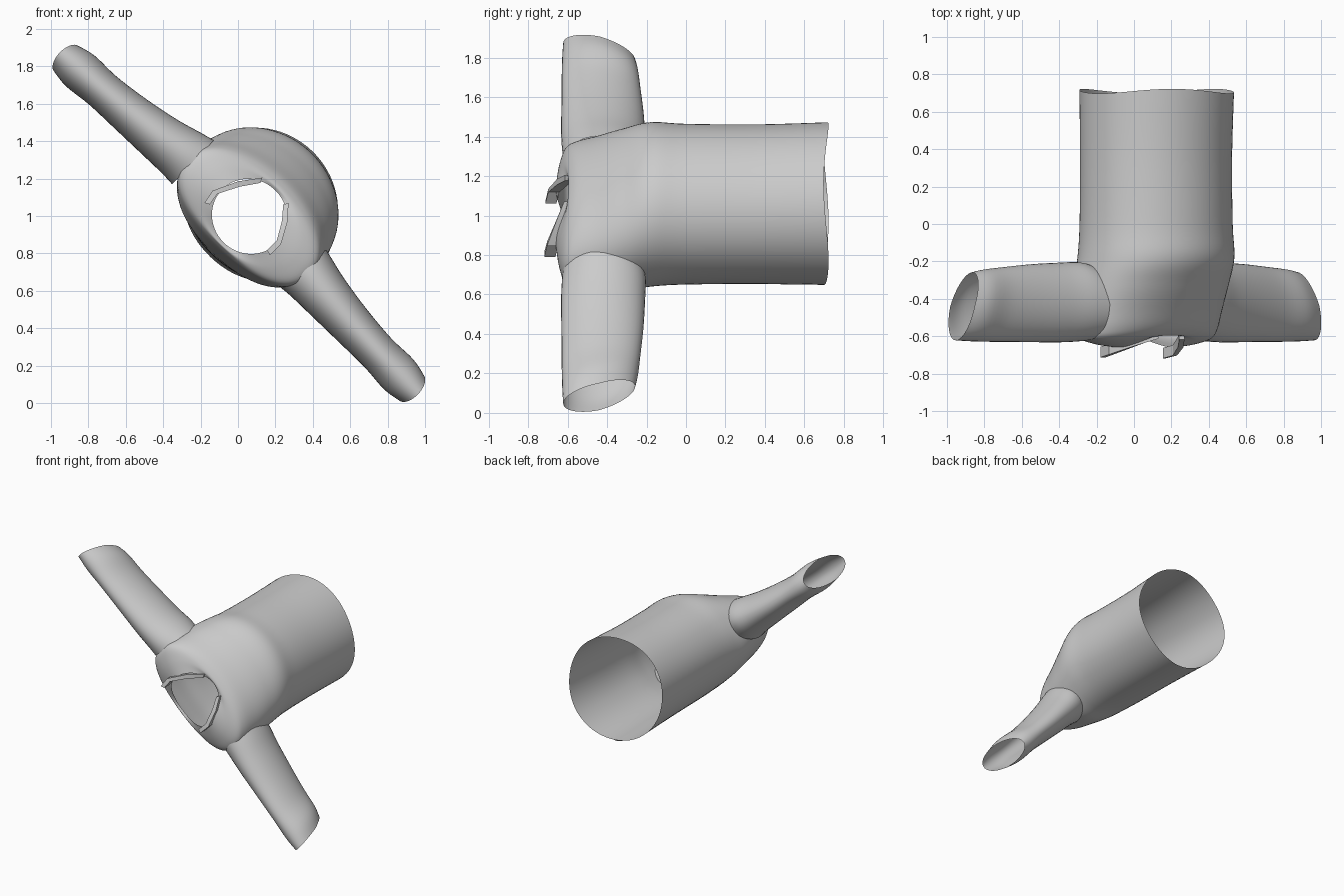
import bpy, bmesh
from math import sin, cos, pi, radians, copysign
from mathutils import Vector

if "Cube" in bpy.data.objects:
    bpy.data.objects.remove(bpy.data.objects["Cube"])

D = Vector((0.724, 0, -0.69))    # shoulder direction
N = Vector((0.69, 0, 0.724))     # chest to back direction
O = Vector((0, 0, 0.965))


def pt(s, n, y):
    return O + D * s + N * n + Vector((0, y, 0))


def spline(keys, steps):
    """Catmull-Rom interpolation of section parameters."""
    out = []
    for i in range(len(keys) - 1):
        p = [keys[max(i - 1, 0)], keys[i], keys[i + 1], keys[min(i + 2, len(keys) - 1)]]
        for k in range(steps):
            t = k / steps
            out.append([0.5 * (2 * b + (c - a) * t + (2 * a - 5 * b + 4 * c - d) * t * t
                               + (3 * b - a - 3 * c + d) * t ** 3) for a, b, c, d in zip(*p)])
    return out + [list(keys[-1])]


def power(v, e):
    return copysign(abs(v) ** (2 / e), v)


def loft(bm, rings, capped=False):
    vs = [[bm.verts.new(p) for p in r] for r in rings]
    for a, b in zip(vs, vs[1:]):
        m = len(a)
        for j in range(m):
            bm.faces.new((a[j], a[(j + 1) % m], b[(j + 1) % m], b[j]))
    if capped:
        bm.faces.new(vs[0][::-1])
        bm.faces.new(vs[-1])


def finish(name, bm, angle=40):
    bmesh.ops.recalc_face_normals(bm, faces=bm.faces)
    me = bpy.data.meshes.new(name)
    bm.to_mesh(me)
    bm.free()
    ob = bpy.data.objects.new(name, me)
    bpy.context.collection.objects.link(ob)
    bpy.ops.object.select_all(action='DESELECT')
    ob.select_set(True)
    bpy.context.view_layer.objects.active = ob
    bpy.ops.object.shade_smooth_by_angle(angle=radians(angle))


# Torso: y, half width, upper and lower extent, neck saddle, squareness below
torso = [(0.71, 0.425, 0.55, -0.235, 0, 2.1), (0.35, 0.42, 0.535, -0.225, 0, 2.15),
         (0.0, 0.425, 0.535, -0.22, 0, 2.2), (-0.18, 0.44, 0.535, -0.215, 0, 2.3),
         (-0.32, 0.455, 0.465, -0.207, 0, 2.5), (-0.45, 0.46, 0.39, -0.187, 0, 2.5),
         (-0.54, 0.455, 0.34, -0.17, 0.02, 2.5), (-0.58, 0.43, 0.305, -0.157, 0.035, 2.4),
         (-0.595, 0.33, 0.28, -0.147, 0.05, 2.1), (-0.585, 0.205, 0.262, -0.13, 0.075, 2)]
SIDES = 80
rings = []
for y, a, hi, lo, k, e in spline(torso, 6):
    hem = max(0, (y - 0.2) / 0.5)
    c, b = (hi + lo) / 2, (hi - lo) / 2
    ring = []
    for j in range(SIDES):
        t = 2 * pi * j / SIDES
        q = e if sin(t) < 0 else 2
        ring.append(pt(0.022 + a * power(cos(t), q), c + b * power(sin(t), q),
                       y - k * cos(t) ** 2 + 0.012 * hem * cos(3 * t)))
    rings.append(ring)
bm = bmesh.new()
loft(bm, rings)

# Open the armholes where the sleeves join
holes = []
for f in bm.faces:
    p = f.calc_center_median() - O
    s, n = p.dot(D), p.dot(N)
    if abs(s) > 0.38 and ((n - 0.06) / 0.125) ** 2 + ((p.y + 0.415) / 0.175) ** 2 < 1:
        holes.append(f)
bmesh.ops.delete(bm, geom=holes, context='FACES')
finish("torso", bm)

# Sleeves: distance, depth centre, half depth, y centre, half height, cuff slant
sleeve = [(0.40, 0.067, 0.162, -0.42, 0.2, 0), (0.48, 0.06, 0.15, -0.416, 0.212, 0),
          (0.62, 0.042, 0.132, -0.42, 0.213, 0.01), (0.82, 0.024, 0.115, -0.423, 0.208, 0.02),
          (1.02, 0.012, 0.105, -0.43, 0.2, 0.03), (1.18, 0.005, 0.112, -0.435, 0.192, 0.04),
          (1.28, 0.0, 0.094, -0.44, 0.182, 0.05)]
for name, side in (("upper_sleeve", -0.99), ("lower_sleeve", 1)):
    bm = bmesh.new()
    loft(bm, [[pt(side * (s - k * sin(t) - 0.5 * k * max(0, sin(t))),
                  n + rn * cos(t), yc + ry * sin(t))
               for t in (2 * pi * j / 40 for j in range(40))]
              for s, n, rn, yc, ry, k in spline(sleeve, 5)])
    finish(name, bm)

# Collar bands: two thick strips, rising toward the shoulders
bands = {"collar_band_back": [(-0.18, -0.685, 1.07), (-0.135, -0.67, 1.135),
                              (0.0, -0.625, 1.185), (0.13, -0.585, 1.205)],
         "collar_band_side": [(0.27, -0.59, 1.07), (0.265, -0.63, 0.97),
                              (0.23, -0.675, 0.85), (0.17, -0.69, 0.79)]}
for name, path in bands.items():
    bm = bmesh.new()
    rows = []
    for x, y, z in path:
        p, h = Vector((x, y, z)), Vector((0, 0.028, 0))
        r = Vector((0.06 - x, 0, 1.0 - z)).normalized() * 0.03
        rows.append([p - h, p + r - h, p + r + h, p + h])
    loft(bm, rows, True)
    finish(name, bm, 20)
